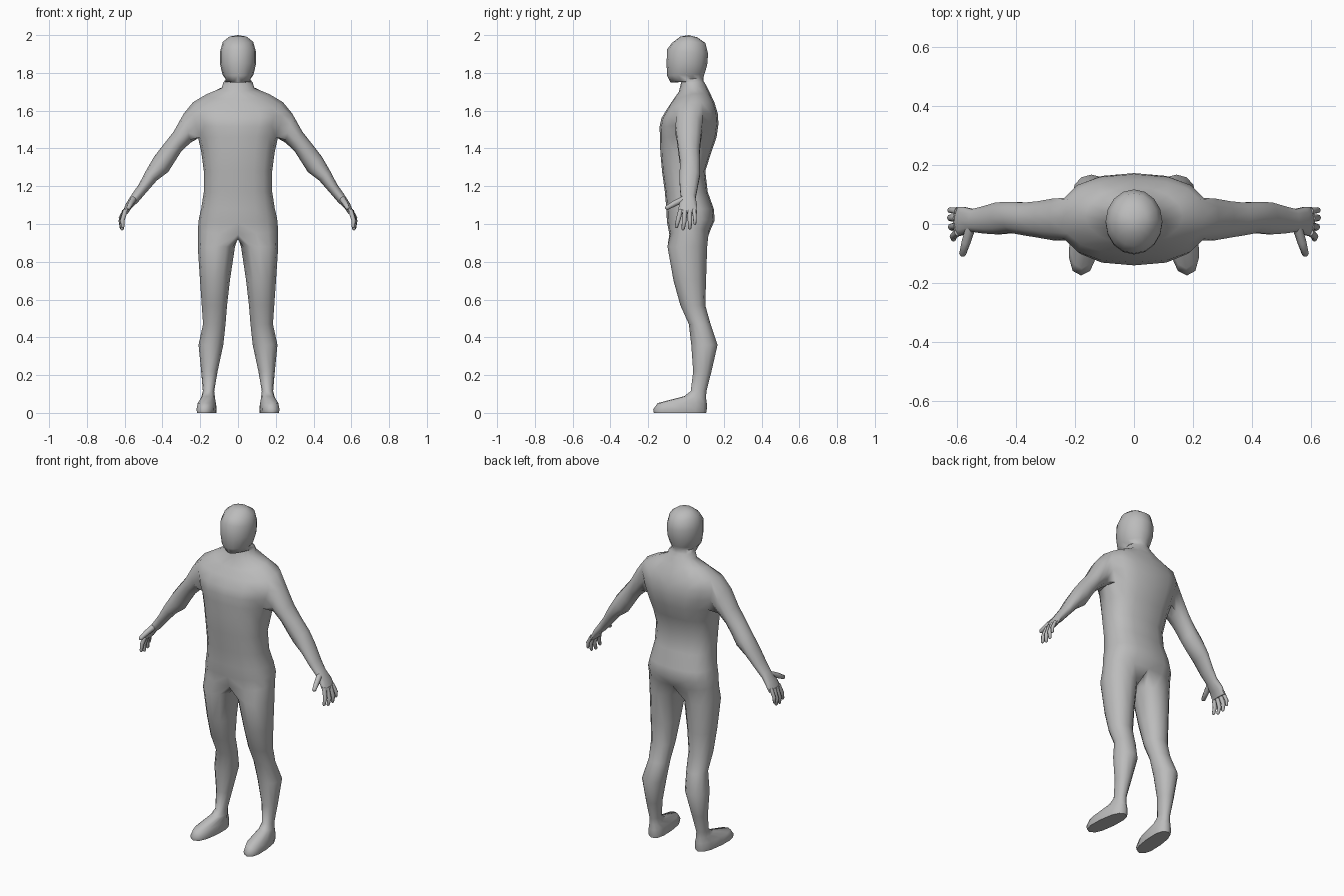
import bpy, bmesh, math
from mathutils import Vector

skin = bpy.data.materials.new("grey clay")
skin.diffuse_color = (0.5, 0.5, 0.5, 1)


def spow(v, e):
    return math.copysign(abs(v) ** e, v)


def bridge(bm, a, b, closed=True):
    """Quads between two equally long vertex rows."""
    n = len(a)
    for i in range(n if closed else n - 1):
        j = (i + 1) % n
        bm.faces.new((a[i], a[j], b[j], b[i]))


def finish(bm, name):
    """Turn one half into a mirrored, smooth object."""
    bmesh.ops.recalc_face_normals(bm, faces=bm.faces[:])
    me = bpy.data.meshes.new(name)
    bm.to_mesh(me)
    bm.free()
    me.materials.append(skin)
    ob = bpy.data.objects.new(name, me)
    bpy.context.collection.objects.link(ob)
    mod = ob.modifiers.new("mirror", "MIRROR")
    mod.merge_threshold = 0.0005
    bpy.ops.object.select_all(action="DESELECT")
    ob.select_set(True)
    bpy.context.view_layer.objects.active = ob
    bpy.ops.object.shade_smooth_by_angle(angle=math.radians(65))


body = bmesh.new()

# Head, neck and torso half rings: z front, z side, z back, half width, y front, y back
TRUNK = [
    (1.992, 1.992, 1.988, .045, -.03, .06),
    (1.958, 1.965, 1.958, .080, -.075, .103),
    (1.925, 1.91, 1.90, .096, -.100, .117),
    (1.85, 1.85, 1.84, .096, -.103, .112),
    (1.785, 1.79, 1.795, .082, -.100, .098),
    (1.748, 1.765, 1.775, .064, -.082, .092),
    (1.752, 1.75, 1.755, .078, -.025, .094),
    (1.70, 1.72, 1.735, .086, -.038, .106),
    (1.655, 1.688, 1.695, .165, -.070, .126),
    (1.61, 1.645, 1.645, .238, -.100, .150),
    (1.56, 1.59, 1.585, .252, -.130, .168),
    (1.515, 1.525, 1.53, .236, -.140, .172),
    (1.46, 1.46, 1.46, .212, -.138, .162),
    (1.38, 1.38, 1.38, .194, -.136, .134),
    (1.28, 1.28, 1.28, .181, -.127, .102),
    (1.17, 1.17, 1.17, .181, -.112, .115),
    (1.08, 1.08, 1.08, .195, -.104, .147),
    (1.01, 1.03, 1.02, .207, -.101, .152),
    (.945, .985, .965, .211, -.088, .128),
]
SHOULDER, ARMPIT = 9, 12
rows = []
for r, (zf, zs, zb, hw, yf, yb) in enumerate(TRUNK):
    e = 1.0 if r < 9 else 0.8
    yc = (yf + yb) / 2
    row = []
    for k in range(9):
        t = math.pi * k / 8
        s, c = spow(math.sin(t), e), spow(math.cos(t), e)
        if k in (0, 8):
            s = 0
        zend = zf if c > 0 else zb
        z = zs + (zend - zs) * abs(c)
        row.append(body.verts.new((hw * s, yc - c * (yb - yf) / 2, z)))
    rows.append(row)
for r in range(len(rows) - 1):
    for k in range(8):
        if SHOULDER <= r < ARMPIT and k in (3, 4):
            continue  # opening for the arm
        body.faces.new((rows[r][k], rows[r][k + 1], rows[r + 1][k + 1], rows[r + 1][k]))
crown = body.verts.new((0, .015, 2.0))
for k in range(8):
    body.faces.new((crown, rows[0][k + 1], rows[0][k]))

# Arm and palm: outer edge x, z, inner edge x, z, y front, y back
ARM = [
    (.287, 1.585, .252, 1.43, -.055, .086),
    (.34, 1.49, .30, 1.385, -.046, .077),
    (.395, 1.42, .338, 1.325, -.038, .072),
    (.445, 1.355, .37, 1.275, -.03, .075),
    (.487, 1.282, .43, 1.23, -.035, .073),
    (.525, 1.21, .487, 1.165, -.032, .06),
    (.56, 1.16, .53, 1.115, -.026, .05),
    (.592, 1.11, .563, 1.085, -.037, .058),
    (.612, 1.063, .586, 1.052, -.042, .058),
]
R = rows[SHOULDER:ARMPIT + 1]
rim = R[0][3:6] + [R[1][5], R[2][5]] + R[3][5:2:-1] + [R[2][3], R[1][3]]
body.verts.remove(R[1][4])
body.verts.remove(R[2][4])
for ux, uz, lx, lz, yf, yb in ARM:
    ring = []
    for i in range(10):
        t = (i - 1) * math.pi / 5
        f = (1 + math.cos(t)) / 2
        y = (yf + yb) / 2 + math.sin(t) * (yb - yf) / 2 / .951
        ring.append(body.verts.new((lx + (ux - lx) * f, y, lz + (uz - lz) * f)))
    bridge(body, rim, ring)
    rim = ring
body.faces.new(rim)

# Leg and foot: z front, z back, inner x, outer x, y front, y back, toe-out skew
LEG = [
    (.88, .88, .016, .213, -.098, .112, 0),
    (.70, .70, .043, .201, -.066, .106, 0),
    (.57, .57, .058, .192, -.030, .102, 0),
    (.47, .47, .066, .185, .015, .130, 0),
    (.36, .36, .078, .209, .028, .167, 0),
    (.22, .22, .108, .195, .038, .135, 0),
    (.115, .115, .126, .186, .025, .108, 0),
    (.088, .08, .122, .194, -.01, .106, .05),
    (.052, .05, .118, .212, -.150, .110, .09),
    (.018, .02, .115, .218, -.174, .110, .09),
    (0, 0, .117, .215, -.170, .107, .09),
]
crotch = [body.verts.new((0, y, z)) for y, z in ((.075, .945), (.015, .925), (-.045, .918))]
rim = rows[-1] + crotch
for zf, zb, xi, xo, yf, yb, skew in LEG:
    e = 0.8 if zf < .06 else 0.95
    ring = []
    for i in range(12):
        t = (i - 4) * math.pi / 6
        c, s = spow(math.cos(t), e), spow(math.sin(t), e)
        dy = s * (yb - yf) / 2
        x = (xi + xo) / 2 + c * (xo - xi) / 2 - skew * dy
        ring.append(body.verts.new((x, (yf + yb) / 2 + dy, zb + (zf - zb) * (1 - s) / 2)))
    bridge(body, rim, ring)
    rim = ring
body.faces.new(rim)
finish(body, "body")

# Fingers and thumb: base, middle and tip points with a base radius
DIGITS = [
    ((.595, -.028, 1.075), (.612, -.042, 1.02), (.610, -.051, .985), .013),
    ((.598, -.005, 1.07), (.618, -.010, 1.01), (.613, -.016, .973), .013),
    ((.600, .020, 1.07), (.621, .021, 1.015), (.617, .020, .978), .013),
    ((.598, .043, 1.075), (.622, .047, 1.03), (.622, .047, 1.002), .011),
    ((.550, -.005, 1.135), (.568, -.062, 1.108), (.580, -.103, 1.085), .017),
]
hand = bmesh.new()
for *pts, rad in DIGITS:
    pts = [Vector(p) for p in pts]
    pts.append(pts[2] + (pts[2] - pts[1]).normalized() * .006)
    rim = None
    for n, p in enumerate(pts):
        d = (pts[min(n + 1, 3)] - pts[max(n - 1, 0)]).normalized()
        u = d.cross(Vector((1, 0, 0))).normalized()
        v = d.cross(u)
        q = rad * (1, .9, .68, .3)[n]
        ring = [hand.verts.new(p + q * (u * math.cos(a) + v * math.sin(a)))
                for a in (i * math.pi / 4 for i in range(8))]
        if rim:
            bridge(hand, rim, ring)
        else:
            hand.faces.new(ring)
        rim = ring
    hand.faces.new(rim)
finish(hand, "fingers")
